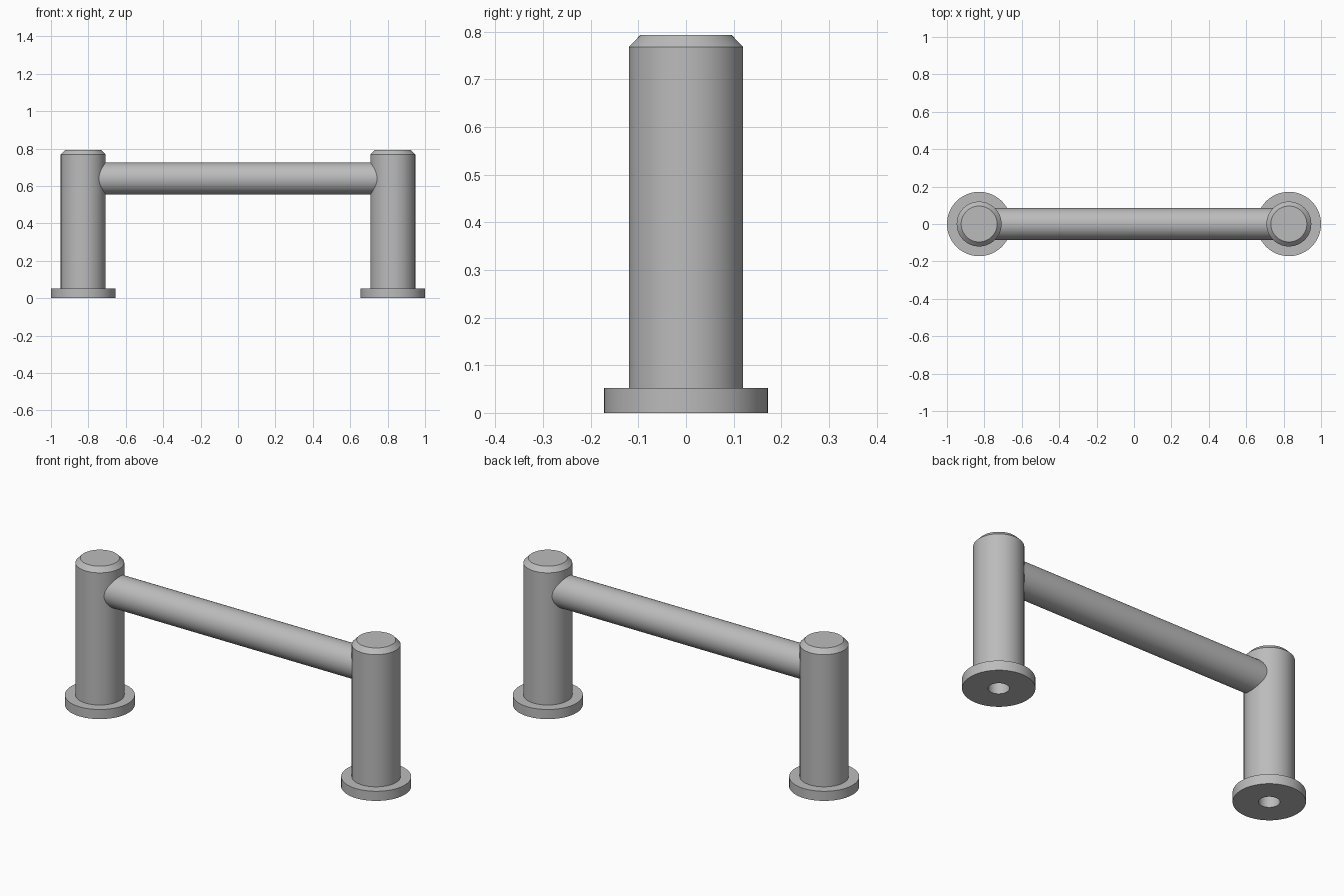
import bpy, bmesh, math
from mathutils import Matrix, Vector

cube = bpy.data.objects.get("Cube")
if cube:
    bpy.data.objects.remove(cube, do_unlink=True)

POST_X, POST_R, BAR_R, BAR_Z = 0.828, 0.12, 0.085, 0.64
SEGMENTS = 64

grey = bpy.data.materials.new("satin grey")
grey.use_nodes = True
colour = (0.5, 0.5, 0.5, 1)
grey.diffuse_color = colour
grey.node_tree.nodes["Principled BSDF"].inputs["Base Color"].default_value = colour


def finish(name, bm):
    """Turn a bmesh into a smooth shaded object with sharp edges kept."""
    bmesh.ops.recalc_face_normals(bm, faces=bm.faces)
    mesh = bpy.data.meshes.new(name)
    bm.to_mesh(mesh)
    bm.free()
    mesh.materials.append(grey)
    obj = bpy.data.objects.new(name, mesh)
    bpy.context.collection.objects.link(obj)
    bpy.ops.object.select_all(action="DESELECT")
    obj.select_set(True)
    bpy.context.view_layer.objects.active = obj
    bpy.ops.object.shade_smooth_by_angle(angle=math.radians(30))
    return obj


def lathe(name, profile):
    """Spin a (radius, height) profile around the z axis."""
    bm = bmesh.new()
    verts = [bm.verts.new((r, 0, z)) for r, z in profile]
    edges = [bm.edges.new(pair) for pair in zip(verts, verts[1:])]
    bmesh.ops.spin(bm, geom=verts + edges, axis=(0, 0, 1), cent=(0, 0, 0),
                   angle=math.tau, steps=SEGMENTS, use_duplicate=False)
    bmesh.ops.remove_doubles(bm, verts=bm.verts, dist=0.0001)
    return finish(name, bm)


# Posts: screw hole, foot flange, shaft and chamfered top in one profile
post_profile = [(0, 0.3), (0.05, 0.3), (0.05, 0), (0.172, 0), (0.172, 0.052),
                (POST_R, 0.052), (POST_R, 0.768), (0.096, 0.793), (0, 0.793)]
for side, x in (("left", POST_X), ("right", -POST_X)):
    lathe(side + "_post", post_profile).location.x = x

# Grip bar: a tube with its ends coped to fit the round posts
bm = bmesh.new()
bmesh.ops.create_cone(bm, cap_ends=False, segments=SEGMENTS, radius1=BAR_R,
                      radius2=BAR_R, depth=2 * POST_X,
                      matrix=Matrix.Rotation(math.pi / 2, 4, "Y"))
for v in bm.verts:
    reach = POST_X - math.sqrt(POST_R ** 2 - v.co.y ** 2) + 0.002
    v.co = Vector((math.copysign(reach, v.co.x), v.co.y, v.co.z + BAR_Z))
finish("grip_bar", bm)
